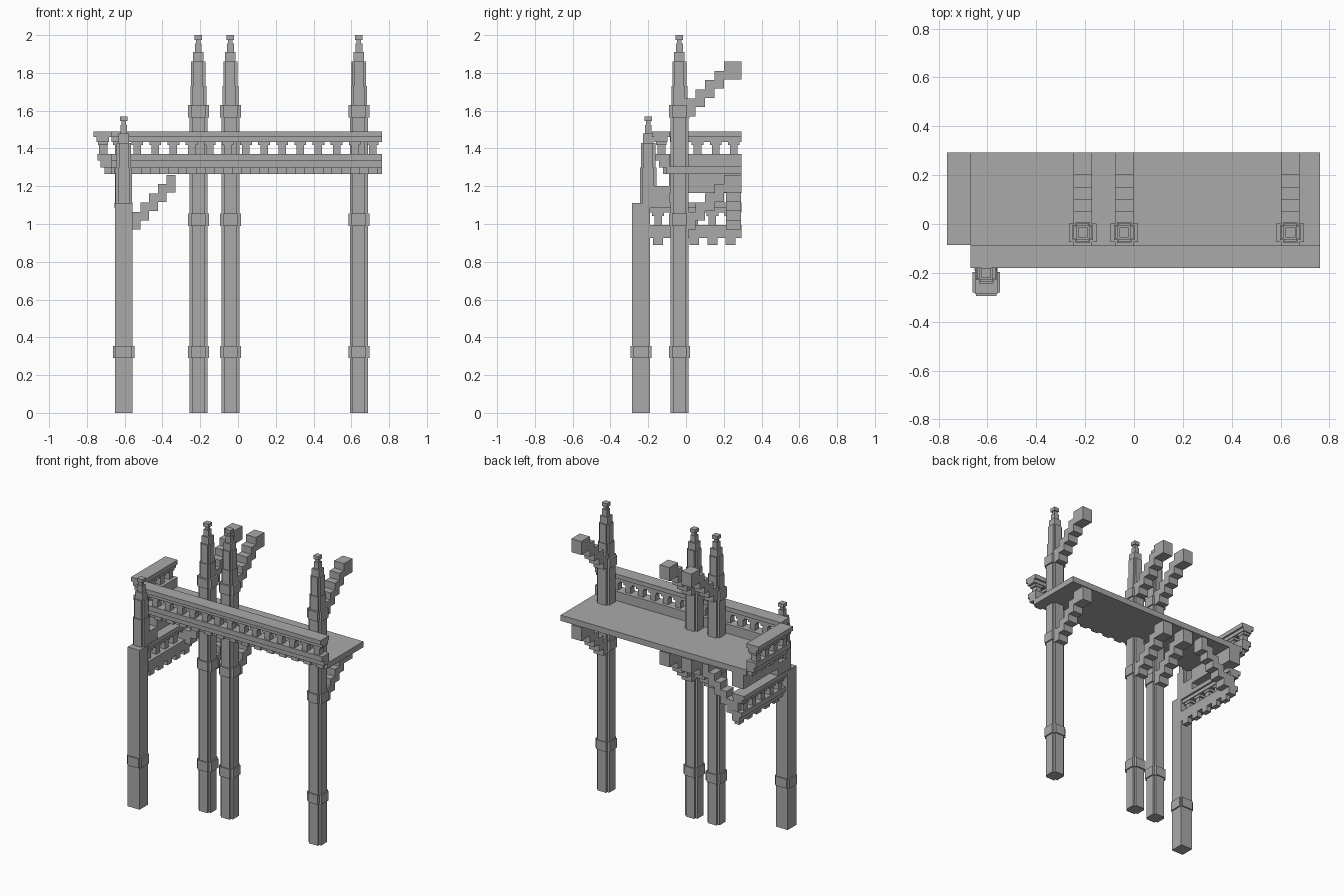
import bpy
import bmesh
from mathutils import Matrix, Vector

cube = bpy.data.objects.get("Cube")
if cube:
    bpy.data.objects.remove(cube, do_unlink=True)

stone = bpy.data.materials.new("grey stone")
stone.use_nodes = True
GREY = (0.4, 0.4, 0.4, 1)
stone.diffuse_color = GREY
stone.node_tree.nodes["Principled BSDF"].inputs["Base Color"].default_value = GREY


def build(name, boxes):
    """Make one object from boxes given as (x0, x1, y0, y1, z0, z1)."""
    bm = bmesh.new()
    for x0, x1, y0, y1, z0, z1 in boxes:
        centre = Vector((x0 + x1, y0 + y1, z0 + z1)) / 2
        size = Matrix.Diagonal((abs(x1 - x0), abs(y1 - y0), z1 - z0, 1))
        bmesh.ops.create_cube(bm, size=1, matrix=Matrix.Translation(centre) @ size)
    mesh = bpy.data.meshes.new(name)
    bm.to_mesh(mesh)
    bm.free()
    mesh.materials.append(stone)
    obj = bpy.data.objects.new(name, mesh)
    bpy.context.collection.objects.link(obj)


def block(x, y, wx, wy, z0, z1):
    return (x - wx / 2, x + wx / 2, y - wy / 2, y + wy / 2, z0, z1)


def cross(x, y, wide, narrow, z0, z1):
    """Plus-shaped prism from two crossing boxes."""
    return [block(x, y, wide, narrow, z0, z1), block(x, y, narrow, wide, z0, z1)]


def spire(x, y, base, top):
    """Stepped pinnacle, measured down from its tip."""
    parts = cross(x, y, 0.085, 0.06, base, top - 0.27)
    parts += cross(x, y, 0.075, 0.05, top - 0.27, top - 0.14)
    for w, low, high in ((0.056, 0.14, 0.09), (0.036, 0.09, 0.045),
                         (0.024, 0.045, 0.025), (0.04, 0.025, 0)):
        parts.append(block(x, y, w, w, top - low, top - high))
    return parts


def stair_arm(start, cuts, z):
    """Rising run of blocks as (near, far, bottom, top)."""
    edges = [start] + cuts
    return [(a, b, z + 0.049 * i, z + 0.049 * i + 0.094)
            for i, (a, b) in enumerate(zip(edges, edges[1:]))]


def balustrade(name, u0, u1, first, count, place, dz=0):
    """Rail, arched balusters, base and dentils; place maps (u0,u1,v0,v1) to x, y."""
    parts = []

    def add(a, b, v0, v1, z0, z1):
        parts.append((*place(a, b, v0, v1), z0 + dz, z1 + dz))

    add(u0, u1, 0, 0.095, 1.46, 1.49)
    add(u0, u1, 0.012, 0.08, 1.435, 1.46)
    add(u0, u1, 0, 0.075, 1.335, 1.37)
    add(u0, u1, 0, 0.058, 1.3, 1.335)
    for i in range(count):
        u = first + 0.096 * i
        add(u - 0.02, u + 0.02, 0.022, 0.066, 1.37, 1.44)
        add(u - 0.031, u + 0.031, 0.018, 0.072, 1.418, 1.44)
        add(u - 0.026, u + 0.026, 0, 0.036, 1.265, 1.3)
    build(name, parts)


# Deck slab
build("deck", [(-0.67, 0.762, -0.105, 0.293, 1.265, 1.305)])

# Three tall columns, with collars, pinnacles and stepped arms to the back
Y = -0.035
CUTS = [0.05, 0.1, 0.15, 0.2, 0.293]
for side, x in (("left", 0.64), ("middle", -0.04), ("right", -0.21)):
    build(side + "_column", cross(x, Y, 0.095, 0.066, 0, 1.63))
    collars = []
    for z in (0.29, 0.99, 1.565):
        collars += cross(x, Y, 0.112, 0.076, z, z + 0.065)
    build(side + "_collars", collars)
    build(side + "_pinnacle", spire(x, Y, 1.63, 2))
    for level, z in (("lower", 0.97), ("upper", 1.57)):
        build(f"{side}_{level}_arm",
              [(x - 0.038, x + 0.038, *step) for step in stair_arm(Y + 0.03, CUTS, z)])

# Square corner column
CX = -0.605
build("corner_column", [block(CX, -0.238, 0.092, 0.095, 0, 1.11)])
build("corner_collar", [block(CX, -0.238, 0.112, 0.085, 0.29, 0.355),
                        block(CX, -0.238, 0.085, 0.112, 0.29, 0.355)])
build("corner_pinnacle", spire(CX, -0.2, 1.1, 1.57))

# Beams joining the corner column to the deck underside
build("corner_beam", [(-0.65, -0.56, -0.19, -0.085, 1.11, 1.2),
                      (-0.65, -0.56, -0.09, 0.293, 1.165, 1.265)])

# Sideways stepped bracket at the back of the lower gallery
build("side_bracket", [(a, b, 0.213, 0.291, z0, z1) for a, b, z0, z1 in
                       stair_arm(-0.605, [-0.515, -0.47, -0.424, -0.378, -0.33], 0.97)])

# Balustrades: front and side of the deck, and the lower gallery
balustrade("front_balustrade", -0.67, 0.762, -0.63, 15,
           lambda a, b, v, w: (a, b, -0.086 - w, -0.086 - v))
balustrade("side_balustrade", -0.086, 0.293, -0.035, 4,
           lambda a, b, v, w: (-0.67 - w, -0.67 - v, a, b))
balustrade("lower_balustrade", -0.19, 0.293, -0.148, 5,
           lambda a, b, v, w: (-0.558 - w, -0.558 - v, a, b), -0.375)
